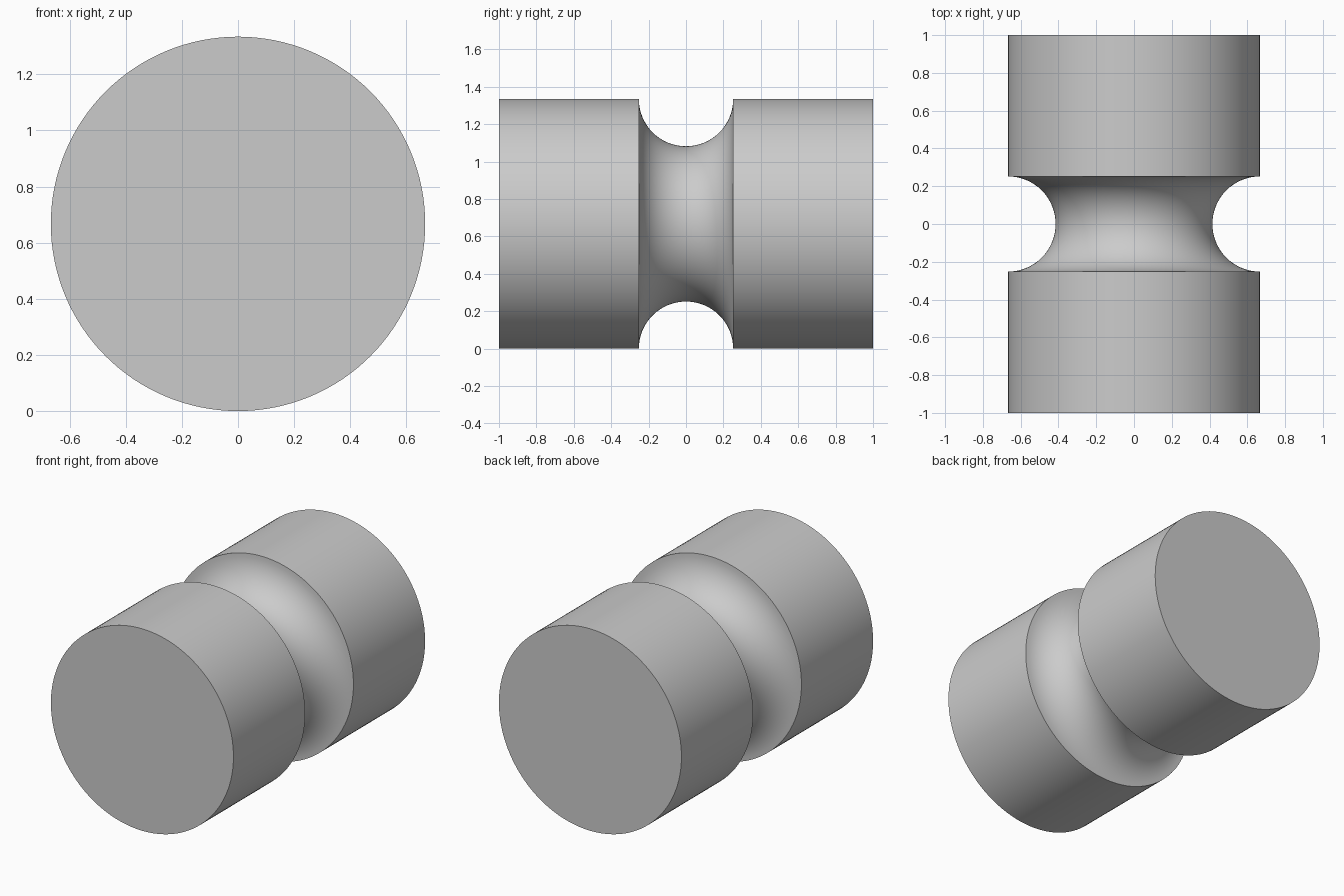
import bpy
import bmesh
from math import pi, sin, cos, radians
from mathutils import Vector

cube = bpy.data.objects.get("Cube")
if cube:
    bpy.data.objects.remove(cube, do_unlink=True)

RADIUS = 0.667    # outer radius of the roller
GROOVE = 0.252    # radius of the half-round groove
SIDES = 128
ARC_STEPS = 32

# Plain grey
grey = bpy.data.materials.new("grey")
grey.use_nodes = True
colour = (0.6, 0.6, 0.6, 1)
grey.diffuse_color = colour
grey.node_tree.nodes["Principled BSDF"].inputs["Base Color"].default_value = colour

# Half profile as (radius, y): end centre, rim, round groove, rim, end centre
profile = [(0, -1), (RADIUS, -1)]
for i in range(ARC_STEPS + 1):
    a = pi * i / ARC_STEPS
    profile.append((RADIUS - GROOVE * sin(a), -GROOVE * cos(a)))
profile += [(RADIUS, 1), (0, 1)]

# Turn the profile around the y axis
bm = bmesh.new()
verts = [bm.verts.new((0, y, RADIUS + r)) for r, y in profile]
edges = [bm.edges.new(pair) for pair in zip(verts, verts[1:])]
bmesh.ops.spin(bm, geom=verts + edges, cent=Vector((0, 0, RADIUS)),
               axis=Vector((0, 1, 0)), angle=2 * pi, steps=SIDES, use_merge=True)
bmesh.ops.remove_doubles(bm, verts=bm.verts, dist=0.0001)
bmesh.ops.recalc_face_normals(bm, faces=bm.faces)

mesh = bpy.data.meshes.new("grooved_roller")
bm.to_mesh(mesh)
bm.free()
mesh.materials.append(grey)
roller = bpy.data.objects.new("grooved_roller", mesh)
bpy.context.collection.objects.link(roller)

# Smooth sides with sharp rims
bpy.ops.object.select_all(action="DESELECT")
roller.select_set(True)
bpy.context.view_layer.objects.active = roller
bpy.ops.object.shade_smooth_by_angle(angle=radians(30))
